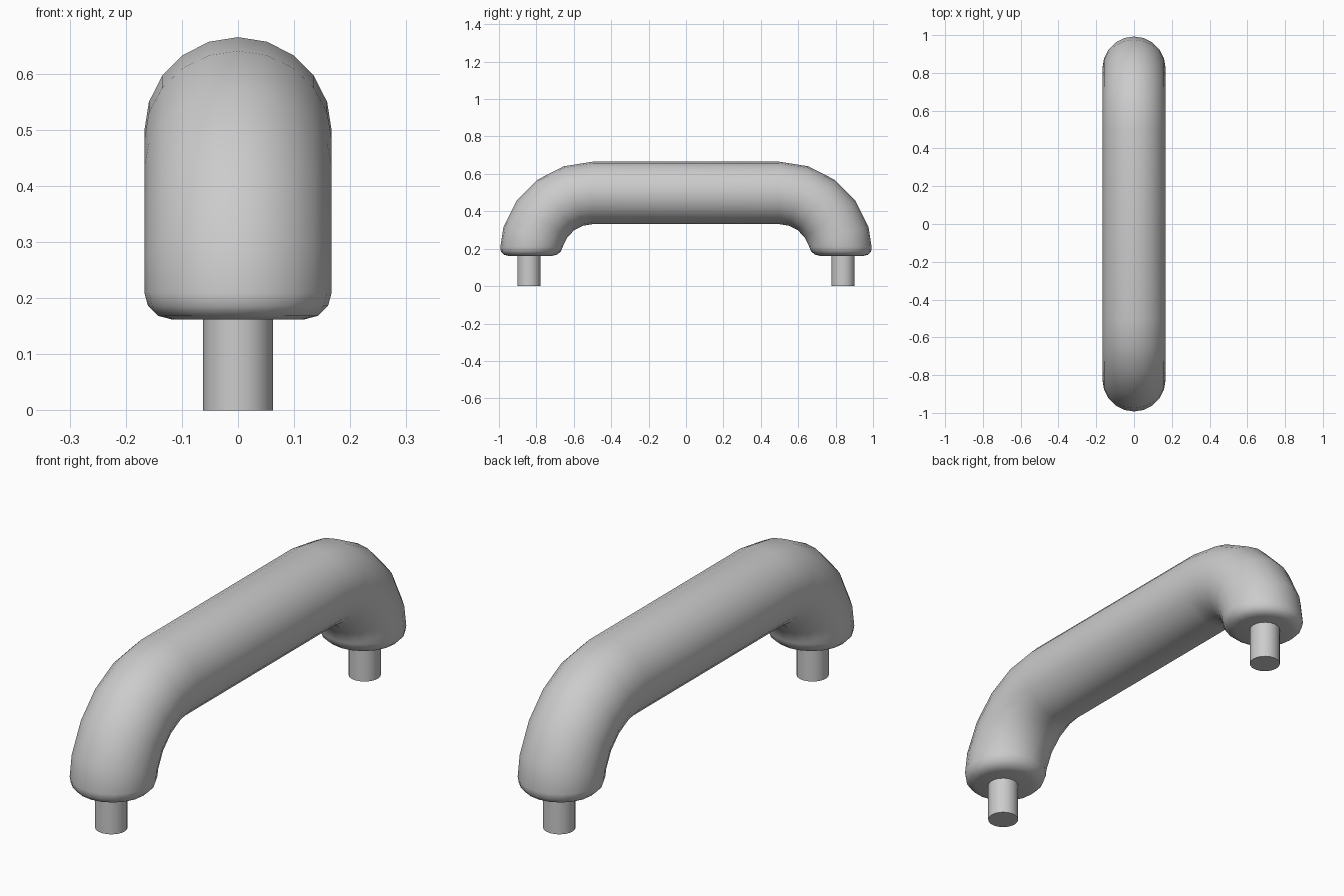
import bpy, bmesh, math
from mathutils import Vector

if "Cube" in bpy.data.objects:
    bpy.data.objects.remove(bpy.data.objects["Cube"])

SIDES, R = 20, 0.167          # grip cross-section
BEND, STEPS = 0.333, 5        # bend radius of the centre line
FOOT_Z, STRAIGHT = 0.162, 0.5
PEG_Y, PEG_R = 0.84, 0.062


def finish(bm, name, angle):
    bmesh.ops.recalc_face_normals(bm, faces=bm.faces)
    mesh = bpy.data.meshes.new(name)
    bm.to_mesh(mesh)
    bm.free()
    ob = bpy.data.objects.new(name, mesh)
    bpy.context.collection.objects.link(ob)
    bpy.ops.object.select_all(action='DESELECT')
    ob.select_set(True)
    bpy.context.view_layer.objects.active = ob
    bpy.ops.object.shade_smooth_by_angle(angle=math.radians(angle))
    return ob


# Grip: centre line as (y, z, tilt), mirrored front to back
half = []
for i in range(STEPS + 1):
    a = math.radians(90) * (1 - i / STEPS)
    half.append((-STRAIGHT - BEND * math.sin(a), FOOT_Z + (BEND + 0.003) * math.cos(a), a))
path = half + [(-y, z, -a) for y, z, a in reversed(half)]

bm = bmesh.new()
rings = []
for y, z, a in path:
    out = Vector((0, -math.sin(a), math.cos(a)))   # away from the bend centre
    ring = []
    for k in range(SIDES):
        t = 2 * math.pi * k / SIDES
        ring.append(bm.verts.new(Vector((R * math.sin(t), y, z)) + out * R * math.cos(t)))
    rings.append(ring)
for r0, r1 in zip(rings, rings[1:]):
    for k in range(SIDES):
        n = (k + 1) % SIDES
        bm.faces.new((r0[k], r0[n], r1[n], r1[k]))
caps = [bm.faces.new(rings[0]), bm.faces.new(rings[-1])]
bmesh.ops.recalc_face_normals(bm, faces=bm.faces)

# Rounded rims at both feet
rim = [e for f in caps for e in f.edges]
bmesh.ops.bevel(bm, geom=rim, offset=0.048, segments=3, profile=0.5,
                affect='EDGES', clamp_overlap=True)
finish(bm, "handle_grip", 60)

# Mounting pegs
for name, s in (("front_peg", -1), ("back_peg", 1)):
    bm = bmesh.new()
    bmesh.ops.create_cone(bm, cap_ends=True, segments=SIDES, radius1=PEG_R,
                          radius2=PEG_R, depth=FOOT_Z + 0.01)
    bmesh.ops.translate(bm, verts=bm.verts, vec=(0, s * PEG_Y, (FOOT_Z + 0.01) / 2))
    finish(bm, name, 40)
